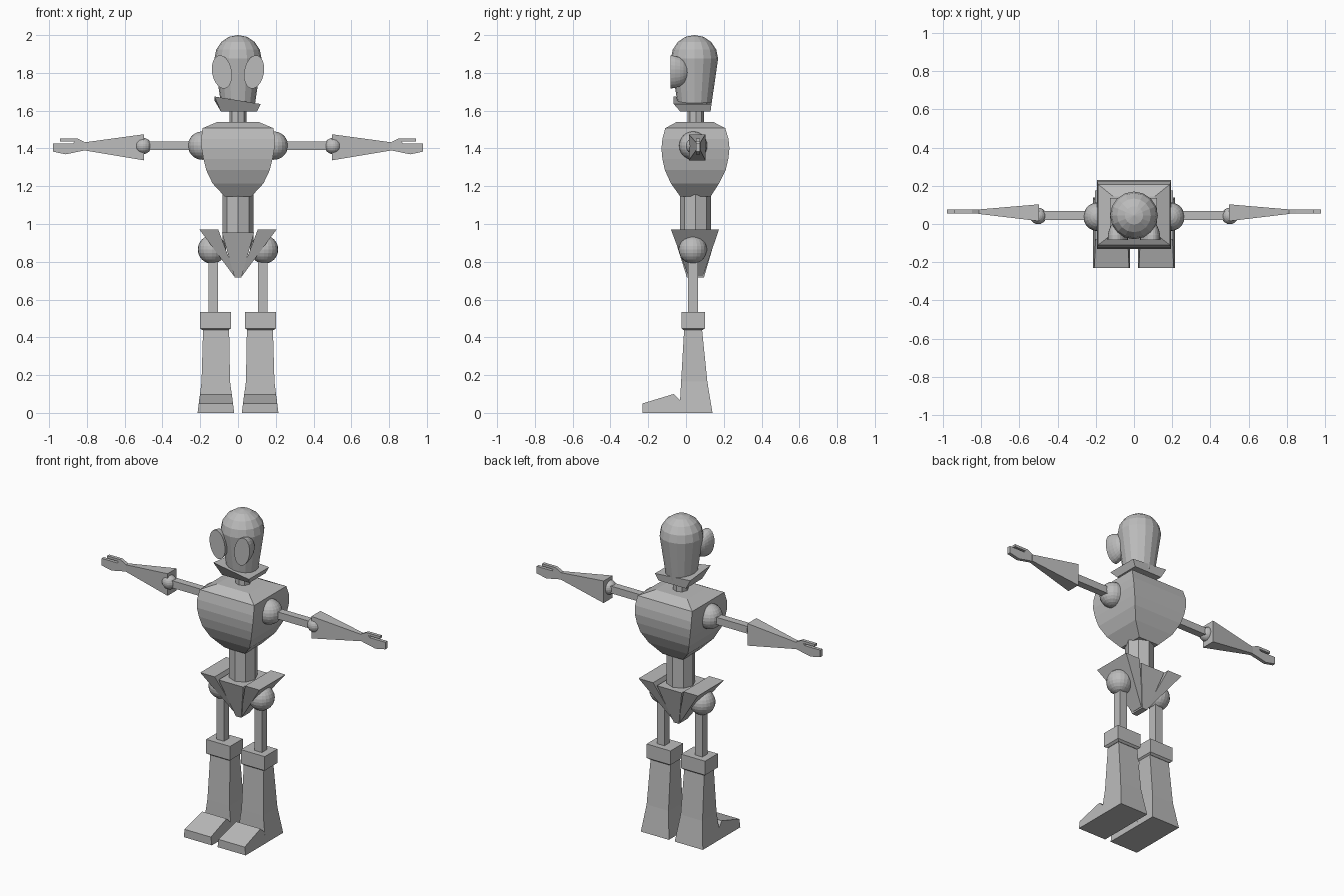
import bpy, bmesh, math
from mathutils import Matrix, Vector

if "Cube" in bpy.data.objects:
    bpy.data.objects.remove(bpy.data.objects["Cube"])

grey = bpy.data.materials.new("plain grey")
grey.diffuse_color = (0.5, 0.5, 0.5, 1)
grey.use_nodes = True
grey.node_tree.nodes["Principled BSDF"].inputs["Base Color"].default_value = grey.diffuse_color


def finish(name, bm, mirror=False):
    bmesh.ops.recalc_face_normals(bm, faces=bm.faces)
    me = bpy.data.meshes.new(name)
    bm.to_mesh(me)
    bm.free()
    me.materials.append(grey)
    ob = bpy.data.objects.new(name, me)
    bpy.context.collection.objects.link(ob)
    if mirror:
        ob.modifiers.new("Mirror", 'MIRROR').use_mirror_merge = False
    return ob


def loft(name, sections, mirror=False):
    """Skin a stack of cross-sections and cap both ends."""
    bm = bmesh.new()
    rings = [[bm.verts.new(p) for p in s] for s in sections]
    n = len(rings[0])
    for a, b in zip(rings, rings[1:]):
        for i in range(n):
            j = (i + 1) % n
            bm.faces.new((a[i], a[j], b[j], b[i]))
    bm.faces.new(rings[0])
    bm.faces.new(rings[-1])
    return finish(name, bm, mirror)


def rect(x0, x1, y0, y1, z):
    return [(x0, y0, z), (x1, y0, z), (x1, y1, z), (x0, y1, z)]


def rect_x(x, y0, y1, z0, z1):
    return [(x, y0, z0), (x, y1, z0), (x, y1, z1), (x, y0, z1)]


def ring(r, y, z, n):
    return [(r * math.cos(2 * math.pi * i / n), y + r * math.sin(2 * math.pi * i / n), z)
            for i in range(n)]


def ball(name, x, y, z, r):
    bm = bmesh.new()
    bmesh.ops.create_uvsphere(bm, u_segments=20, v_segments=12, radius=r,
                              matrix=Matrix.Translation((x, y, z)))
    return finish(name, bm, True)


# Head: tapered drum with a dome
dome = [(0.125 * math.cos(a), 1.875 + 0.125 * math.sin(a))
        for a in (0, math.pi / 8, math.pi / 4, math.pi * 3 / 8, math.pi * 0.495)]
loft("head", [ring(r, 0.045, z, 16) for r, z in [(0.088, 1.62)] + dome])

# Eyes: half ellipsoids with the flat side forward, leaning inward at the bottom
bm = bmesh.new()
bmesh.ops.create_uvsphere(bm, u_segments=24, v_segments=12, radius=1,
                          matrix=Matrix.Rotation(math.pi / 2, 4, 'X'))
cut = bmesh.ops.bisect_plane(bm, geom=bm.verts[:] + bm.edges[:] + bm.faces[:], dist=1e-4,
                             plane_co=(0, 0, 0), plane_no=(0, -1, 0), clear_outer=True)
bmesh.ops.holes_fill(bm, edges=[e for e in bm.edges if e.is_boundary])
bmesh.ops.transform(bm, verts=bm.verts, matrix=Matrix.Translation((0.085, -0.083, 1.805))
                    @ Matrix.Rotation(math.radians(10), 4, 'Y')
                    @ Matrix.Diagonal((0.052, 0.1, 0.089, 1)))
finish("eye", bm, True)

# Jaw: crooked block, raised at one front corner
loft("jaw", [rect(-0.09, 0.1, -0.03, 0.13, 1.595),
             [(-0.125, -0.065, 1.675), (0.12, -0.065, 1.635),
              (0.12, 0.135, 1.635), (-0.125, 0.135, 1.655)]])

loft("neck", [ring(0.044, 0.052, z, 8) for z in (1.52, 1.62)])

# Torso: barrel with a rectangular section (half width, front, back, height)
loft("torso", [rect(-w, w, f, b, z) for w, f, b, z in (
    (0.07, -0.03, 0.13, 1.145), (0.135, -0.08, 0.175, 1.215), (0.168, -0.112, 0.21, 1.285),
    (0.183, -0.125, 0.224, 1.345), (0.193, -0.13, 0.23, 1.4), (0.195, -0.125, 0.225, 1.45),
    (0.188, -0.11, 0.208, 1.507), (0.11, -0.05, 0.145, 1.54))])

loft("waist", [ring(0.082, 0.05, z, 8) for z in (0.88, 1.16)])

# Pelvis: central wedge with a flared wing either side
loft("pelvis", [rect(-0.018, 0.018, 0.005, 0.095, 0.717),
                rect(-0.085, 0.085, -0.07, 0.165, 0.955)])
loft("pelvis_wing", [rect(0.012, 0.022, 0.012, 0.09, 0.725),
                     rect(0.105, 0.205, -0.08, 0.175, 0.972)], True)

# Ball joints
ball("shoulder", 0.19, 0.038, 1.415, 0.075)
ball("elbow", 0.502, 0.042, 1.413, 0.043)
ball("hip", 0.138, 0.036, 0.865, 0.075)

# Arms
loft("upper_arm", [rect_x(x, 0.022, 0.067, 1.391, 1.436) for x in (0.19, 0.5)], True)
loft("forearm", [rect_x(0.497, 0.015, 0.103, 1.337, 1.475),
                 rect_x(0.815, 0.053, 0.076, 1.39, 1.432)], True)
hand = [(0.81, 1.39), (0.912, 1.369), (0.98, 1.383), (0.98, 1.427), (0.872, 1.427),
        (0.865, 1.438), (0.942, 1.438), (0.942, 1.453), (0.849, 1.453), (0.81, 1.432)]
loft("hand", [[(x, y, z) for x, z in hand] for y in (0.054, 0.075)], True)

# Legs
loft("thigh", [rect(0.105, 0.157, 0.011, 0.063, z) for z in (0.5, 0.865)], True)
loft("knee", [rect(0.05, 0.188, -0.012, 0.088, 0.438), rect(0.037, 0.202, -0.025, 0.1, 0.448),
              rect(0.037, 0.202, -0.025, 0.1, 0.535)], True)
loft("boot_leg", [rect(0.02, 0.214, -0.035, 0.14, 0), rect(0.042, 0.193, -0.026, 0.113, 0.165),
                  rect(0.047, 0.185, -0.01, 0.085, 0.44)], True)

# Boot toe: side profile swept across, sides leaning in with height
toe = [(-0.23, 0), (0.0, 0), (0.0, 0.062), (-0.03, 0.065), (-0.065, 0.1), (-0.23, 0.05)]
loft("boot_toe", [[(0.02 + 0.13 * z, y, z) for y, z in toe],
                  [(0.214 - 0.13 * z, y, z) for y, z in toe]], True)
